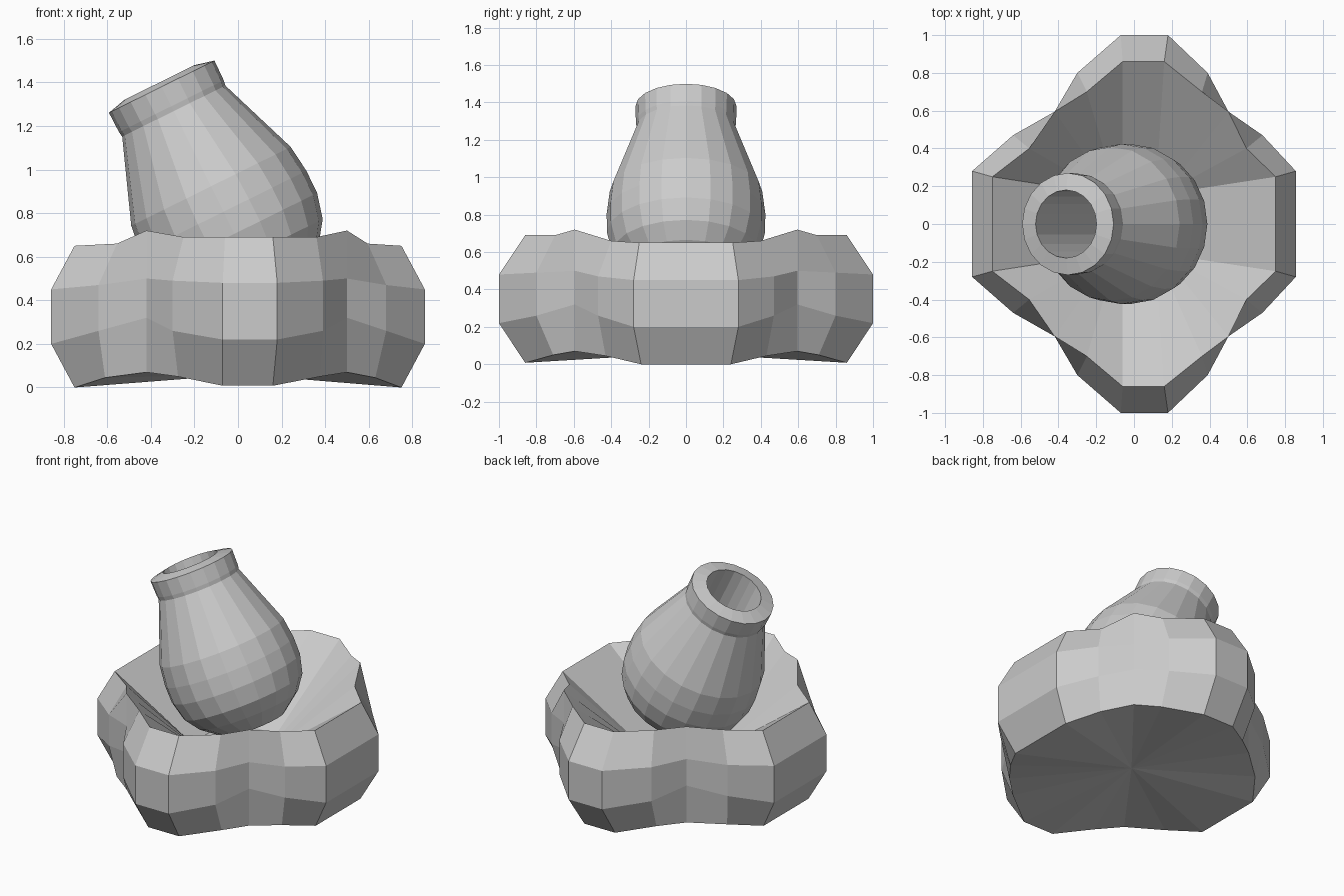
import bpy, bmesh, math
from mathutils import Matrix, Vector

if "Cube" in bpy.data.objects:
    bpy.data.objects.remove(bpy.data.objects["Cube"])


def make_object(name, bm):
    bmesh.ops.recalc_face_normals(bm, faces=bm.faces)
    mesh = bpy.data.meshes.new(name)
    bm.to_mesh(mesh)
    bm.free()
    ob = bpy.data.objects.new(name, mesh)
    bpy.context.collection.objects.link(ob)
    return ob


def bridge(bm, a, b):
    n = len(a)
    for i in range(n):
        j = (i + 1) % n
        bm.faces.new((a[i], a[j], b[j], b[i]))


# Lobed base: each ring is mirrored from five (half_x, y, x_shift) points
wide = [(.857, .28, 0), (.66, .47, .02), (.46, .595, .04), (.345, .80, .045), (.125, 1.0, .055)]
foot = [(.75, .24, 0), (.62, .43, .01), (.46, .595, .04), (.325, .71, .05), (.115, .86, .045)]
rim = [(.75, .25, 0), (.575, .40, .02), (.46, .595, .04), (.305, .70, .055), (.11, .86, .05)]
inner = [(.23, .17, 0), (.20, .19, .01), (.17, .21, .02), (.13, .23, .02), (.09, .24, .03)]
levels = [
    (foot, [0, .045, .07, .05, .008]),
    (wide, [.20, .26, .32, .26, .22]),
    (wide, [.45, .47, .50, .49, .48]),
    (rim, [.65, .66, .72, .69, .69]),
    (inner, [.27] * 5),
]


def base_ring(bm, pts, zs):
    quarter = [(h, y, s, z) for (h, y, s), z in zip(pts, zs)]
    back = quarter[::-1]
    co = [(s + h, y, z) for h, y, s, z in quarter]
    co += [(s - h, y, z) for h, y, s, z in back]
    co += [(s - h, -y, z) for h, y, s, z in quarter]
    co += [(s + h, -y, z) for h, y, s, z in back]
    return [bm.verts.new(c) for c in co]


bm = bmesh.new()
rings = [base_ring(bm, p, z) for p, z in levels]
for lo, hi in zip(rings, rings[1:]):
    bridge(bm, lo, hi)
# Underside (slightly hollow) and bowl floor
centre = bm.verts.new((.02, 0, .06))
for i, v in enumerate(rings[0]):
    bm.faces.new((v, rings[0][(i + 1) % len(rings[0])], centre))
bm.faces.new(rings[-1])
make_object("lobed_base", bm)

# Tilted vessel: (radius, position along axis), mouth centre is the origin
profile = [(.18, -.90), (.18, .022), (.270, 0), (.268, -.10), (.264, -.125),
           (.408, -.51), (.424, -.64), (.423, -.753), (.393, -.872),
           (.33, -.96), (.20, -1.06)]
SIDES = 20
bm = bmesh.new()
rings = []
for r, z in profile:
    rings.append([bm.verts.new((r * math.cos(math.tau * i / SIDES),
                                r * math.sin(math.tau * i / SIDES), z))
                  for i in range(SIDES)])
for a, b in zip(rings, rings[1:]):
    bridge(bm, a, b)
bm.faces.new(rings[0])
bm.faces.new(rings[-1])
tilt = Matrix.Rotation(math.radians(-26.3), 4, 'Y')
bm.transform(Matrix.Translation(Vector((-.35, 0, 1.38))) @ tilt)
make_object("tilted_vessel", bm)
